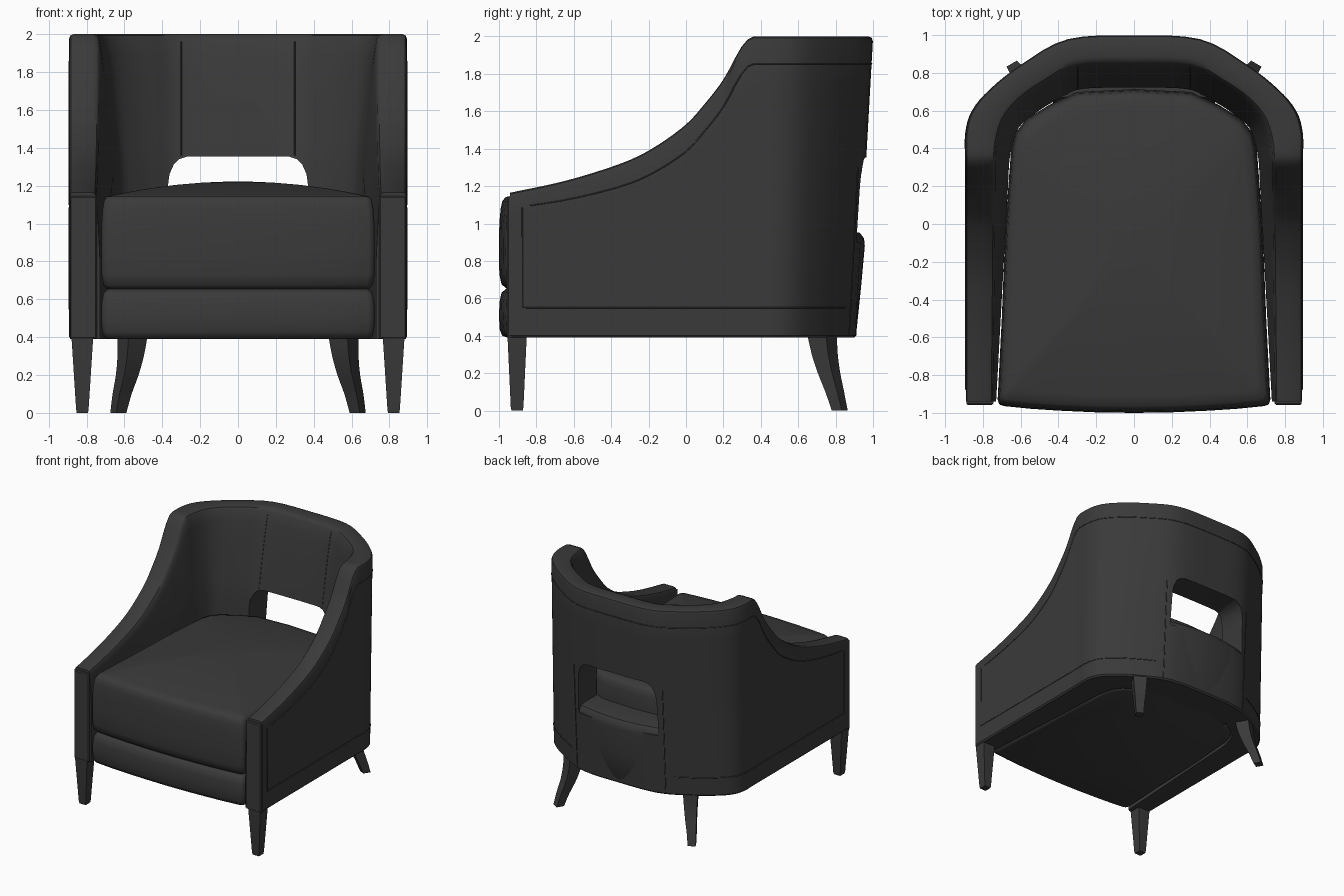
import bpy, bmesh, math
from mathutils import Vector

if "Cube" in bpy.data.objects:
    bpy.data.objects.remove(bpy.data.objects["Cube"])

mat = bpy.data.materials.new("dark_grey")
mat.diffuse_color = (0.042, 0.042, 0.042, 1)
mat.use_nodes = True
mat.node_tree.nodes["Principled BSDF"].inputs["Base Color"].default_value = mat.diffuse_color


def clamp(v):
    return max(0.0, min(1.0, v))


def loft(name, rings, angle=35):
    """Skin closed rings of equal length and cap both ends."""
    bm = bmesh.new()
    vs = [[bm.verts.new(p) for p in ring] for ring in rings]
    n = len(rings[0])
    for a, b in zip(vs, vs[1:]):
        for i in range(n):
            j = (i + 1) % n
            bm.faces.new((a[i], a[j], b[j], b[i]))
    bm.faces.new(vs[0])
    bm.faces.new(vs[-1])
    bmesh.ops.recalc_face_normals(bm, faces=bm.faces)
    me = bpy.data.meshes.new(name)
    bm.to_mesh(me)
    bm.free()
    me.materials.append(mat)
    ob = bpy.data.objects.new(name, me)
    bpy.context.collection.objects.link(ob)
    smooth(ob, angle)
    return ob


def smooth(ob, angle=35):
    bpy.ops.object.select_all(action='DESELECT')
    ob.select_set(True)
    bpy.context.view_layer.objects.active = ob
    bpy.ops.object.shade_smooth_by_angle(angle=math.radians(angle))


def seam(name, pts, closed=False, r=0.005):
    cu = bpy.data.curves.new(name, 'CURVE')
    cu.dimensions = '3D'
    cu.bevel_depth = r
    cu.bevel_resolution = 1
    sp = cu.splines.new('POLY')
    sp.points.add(len(pts) - 1)
    for q, p in zip(sp.points, pts):
        q.co = (*p, 1)
    sp.use_cyclic_u = closed
    cu.materials.append(mat)
    ob = bpy.data.objects.new(name, cu)
    bpy.context.collection.objects.link(ob)


def catmull(keys, sub):
    out = []
    for i in range(len(keys) - 1):
        p = [keys[max(0, min(len(keys) - 1, i + k))] for k in (-1, 0, 1, 2)]
        for s in range(sub):
            t = s / sub
            out.append([0.5 * (2 * b + (c - a) * t + (2 * a - 5 * b + 4 * c - d) * t * t
                               + (3 * b - a - 3 * c + d) * t ** 3) for a, b, c, d in zip(*p)])
    return out + [list(keys[-1])]


# Wall stations: outer edge, inner top edge, inner bottom edge, height
arm = [(-0.94, 1.165), (-0.7, 1.215), (-0.5, 1.27), (-0.3, 1.34), (-0.15, 1.42), (0, 1.53),
       (0.1, 1.64), (0.2, 1.77), (0.33, 1.985)]
half = []
for y, z in arm:
    t = (y + 0.94) / 1.27
    half.append((0.89, y, 0.75 - 0.01 * t, y, 0.73 - 0.07 * t, y, z))
half += [(0.89, 0.48, 0.73, 0.45, 0.645, 0.41, 2), (0.855, 0.60, 0.69, 0.57, 0.61, 0.51, 2),
         (0.76, 0.715, 0.60, 0.675, 0.53, 0.58, 2), (0.59, 0.85, 0.46, 0.77, 0.43, 0.645, 2),
         (0.35, 0.98, 0.30, 0.85, 0.30, 0.70, 2)]
mid = (0, 1.0, 0, 0.86, 0, 0.71, 2)
rows = catmull(half + [mid] + [(-a, b, -c, d, -e, f, z) for a, b, c, d, e, f, z in half[::-1]], 4)
for r in rows:
    r[6] = min(r[6], 2.0)

BOT = 0.39


def outer(r, z, out=0.0):
    lean = 0.09 * (2 - z) / 1.6 * clamp((r[1] - 0.4) / 0.6)
    d = Vector((r[0] - r[2], r[1] - r[3])).normalized() * out
    return (r[0] + d.x, r[1] - lean + d.y, z)


def inner(r, z, out=0.0):
    f = clamp((r[6] - z) / (r[6] - BOT) / 0.45) ** 0.75
    d = Vector((r[0] - r[2], r[1] - r[3])).normalized() * out
    return (r[2] + (r[4] - r[2]) * f + d.x, r[3] + (r[5] - r[3]) * f + d.y, z)


def section(r):
    h = r[6]
    pts = [outer(r, BOT, -0.012), outer(r, BOT + 0.012)]
    pts += [outer(r, BOT + (h - BOT) * k / 6) for k in range(1, 6)]
    pts += [outer(r, h - 0.025), outer(r, h - 0.007, -0.007), outer(r, h, -0.025)]
    pts += [inner(r, h, 0.025), inner(r, h - 0.007, 0.007), inner(r, h - 0.025)]
    pts += [inner(r, h - (h - BOT) * k) for k in (0.07, 0.13, 0.2, 0.28, 0.36, 0.45, 0.6, 0.8)]
    return pts + [inner(r, BOT)]


shell = loft("back_and_arms", [section(r) for r in rows])

# Window cut through the lower back
prof = [(0.38, 0.9), (0.37, 1.2), (0.362, 1.26), (0.34, 1.31), (0.31, 1.34), (0.27, 1.353)]
prof = prof + [(-x, z) for x, z in prof[::-1]]
cutter = loft("window_cutter", [[(x, y, z) for x, z in prof] for y in (0.4, 1.3)])
cutter.hide_render = True
mod = shell.modifiers.new("window", 'BOOLEAN')
mod.operation = 'DIFFERENCE'
mod.solver = 'EXACT'
mod.object = cutter
bpy.context.view_layer.objects.active = shell
bpy.ops.object.modifier_apply(modifier=mod.name)
bpy.data.objects.remove(cutter)
smooth(shell)

# Lower back rail under the window
rail = []
for i in range(17):
    x = -0.43 + 0.86 * i / 16
    c = 0.36 * x * x
    rail.append([(x, y - (c if y > 0.8 else c * 0.6), z) for y, z in
                 [(0.66, BOT), (0.895, BOT), (0.91, 0.41), (0.935, 0.65), (0.956, 0.88),
                  (0.952, 0.92), (0.93, 0.95), (0.90, 0.957), (0.70, 0.957)]])
loft("back_rail", rail)

# Seat cushion and seat base from one outline
o = [(0, -1), (0.2, -0.997), (0.4, -0.988), (0.55, -0.978), (0.69, -0.964), (0.713, -0.955),
     (0.722, -0.93), (0.70, -0.5), (0.68, 0), (0.65, 0.4), (0.63, 0.48), (0.57, 0.555),
     (0.45, 0.63), (0.3, 0.70), (0, 0.715)]
o = o + [(-x, y) for x, y in o[-2:0:-1]]
CY = -0.1


def stack(name, levels):
    loft(name, [[(x * s, CY + (y - CY) * s, z) for x, y in o] for s, z in levels], 50)


stack("seat_base", [(0.95, BOT), (0.98, 0.40), (0.995, 0.43), (1, 0.5), (0.997, 0.58),
                    (0.985, 0.63), (0.955, 0.653)])
stack("seat_cushion", [(0.955, 0.653), (0.985, 0.675), (0.998, 0.73), (1, 0.85), (0.998, 1.0),
                       (0.99, 1.08), (0.98, 1.12), (0.96, 1.142)]
      + [(s, 1.142 + 0.08 * (1 - (s / 0.96) ** 2)) for s in (0.9, 0.8, 0.65, 0.45, 0.25, 0.08)])

# Parts on both sides
for s, side in ((1, "right"), (-1, "left")):
    # arm front panel
    loft("arm_front_panel_" + side, [[(s * x, y, z) for x, z in
         ((0.745 + i, BOT + i), (0.888 - i, BOT + i), (0.888 - i, 1.145 - i), (0.745 + i, 1.145 - i))]
        for y, i in ((-0.93, 0), (-0.95, 0), (-0.957, 0.007))])
    # straight tapered front leg
    loft("front_leg_" + side, [[(s * (0.822 + a * w), -0.903 + b * d, z) for a, b in
         ((-1, -1), (1, -1), (1, 1), (-1, 1))]
        for w, d, z in ((0.03, 0.03, 0), (0.033, 0.034, 0.02), (0.058, 0.052, 0.41))])
    # sabre back leg, turned to the corner
    path = [(0.632, 0.822, 0.044, 0), (0.612, 0.795, 0.052, 0.1), (0.585, 0.765, 0.062, 0.2),
            (0.567, 0.742, 0.072, 0.3), (0.556, 0.727, 0.082, 0.41)]
    loft("back_leg_" + side, [[(s * (x + r * math.cos(a)), y + r * math.sin(a), z)
         for a in [math.radians(15 + 90 * k) for k in range(4)]] for x, y, r, z in catmull(path, 3)])
    # seams at the window edge and inside the back
    e = min(rows, key=lambda r: abs(r[0] - s * 0.43))
    seam("window_side_seam_" + side, [outer(e, z) for z in (0.4, 0.7, 1.0, 1.3)], r=0.004)
    g = min(rows, key=lambda r: abs(r[2] - s * 0.3))
    seam("inner_back_seam_" + side, [inner(g, 1.36 + 0.05 * k) for k in range(13)], r=0.003)
    # side panel bottom and front seam
    low = [r for r in rows if r[0] * s > 0.43 and r[1] > -0.88]
    low.sort(key=lambda r: r[1] - abs(r[0]))
    seam("side_seam_" + side, [(s * 0.89, -0.875, 1.085), (s * 0.89, -0.875, 0.55)]
         + [outer(r, 0.55) for r in low], r=0.004)

# Seam following the top edge all round
seam("top_edge_seam", [outer(r, r[6] - 0.085 - 0.06 * clamp((r[1] + 0.9) / 0.9))
                       for r in rows if r[1] > -0.89], r=0.004)
